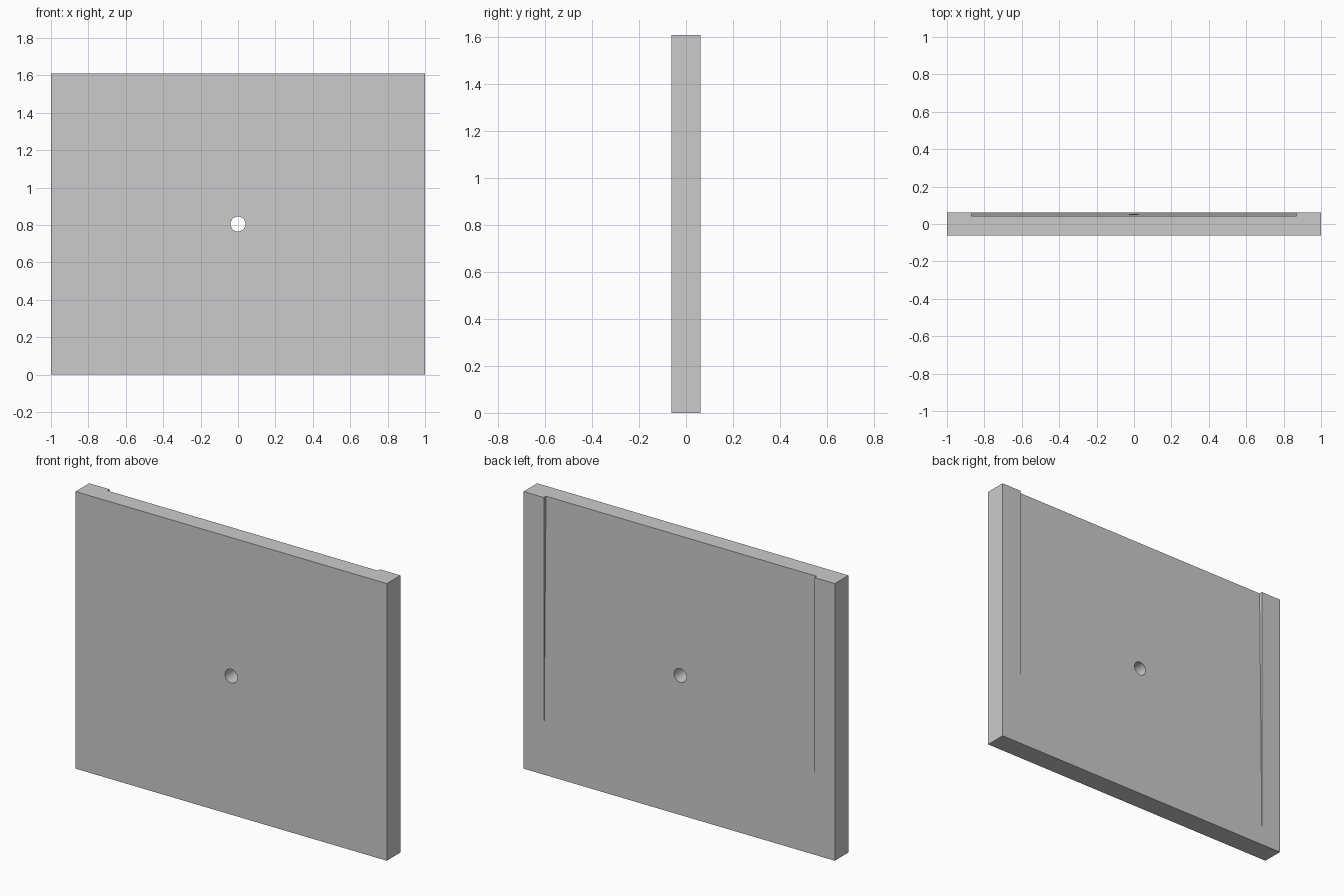
import bpy, bmesh, math

if "Cube" in bpy.data.objects:
    bpy.data.objects.remove(bpy.data.objects["Cube"])

W, D, H = 1.0, 0.0625, 1.61      # half width, half thickness, height
RECESS_X, RECESS_DEPTH = 0.87, 0.02


def extrude_profile(name, profile, half_x):
    """Extrude a closed (y, z) profile symmetrically along x."""
    bm = bmesh.new()
    face = bm.faces.new([bm.verts.new((-half_x, y, z)) for y, z in profile])
    out = bmesh.ops.extrude_face_region(bm, geom=[face])
    for v in out["geom"]:
        if isinstance(v, bmesh.types.BMVert):
            v.co.x = half_x
    bmesh.ops.recalc_face_normals(bm, faces=bm.faces)
    mesh = bpy.data.meshes.new(name)
    bm.to_mesh(mesh)
    bm.free()
    obj = bpy.data.objects.new(name, mesh)
    bpy.context.collection.objects.link(obj)
    return obj


def cut(target, cutter):
    mod = target.modifiers.new(cutter.name, "BOOLEAN")
    mod.operation, mod.solver, mod.object = "DIFFERENCE", "EXACT", cutter
    bpy.context.view_layer.objects.active = target
    bpy.ops.object.modifier_apply(modifier=mod.name)
    bpy.data.objects.remove(cutter)


# flat panel
panel = extrude_profile("panel", [(-D, 0), (D, 0), (D, H), (-D, H)], W)

# tapered recess on the back, deepest at the top and fading out at the bottom
z0, z1 = 0.002, H + 0.1
slope = RECESS_DEPTH / (H - z0)
wedge = extrude_profile("recess_cutter", [
    (D + 0.05, z0 - 0.05), (D + slope * 0.05, z0 - 0.05),
    (D - slope * (z1 - z0), z1), (D + 0.05, z1)], RECESS_X)
cut(panel, wedge)

# round through hole in the middle
bpy.ops.mesh.primitive_cylinder_add(vertices=48, radius=0.04, depth=0.5,
                                    location=(0, 0, H / 2),
                                    rotation=(math.pi / 2, 0, 0))
hole = bpy.context.object
hole.name = "hole_cutter"
cut(panel, hole)

# smooth bore, crisp edges (the shallow recess stays flat)
for p in panel.data.polygons:
    p.use_smooth = False
bore = [p for p in panel.data.polygons
        if math.hypot(p.center.x, p.center.z - H / 2) < 0.045 and abs(p.normal.y) < 0.5]
for p in bore:
    p.use_smooth = True
